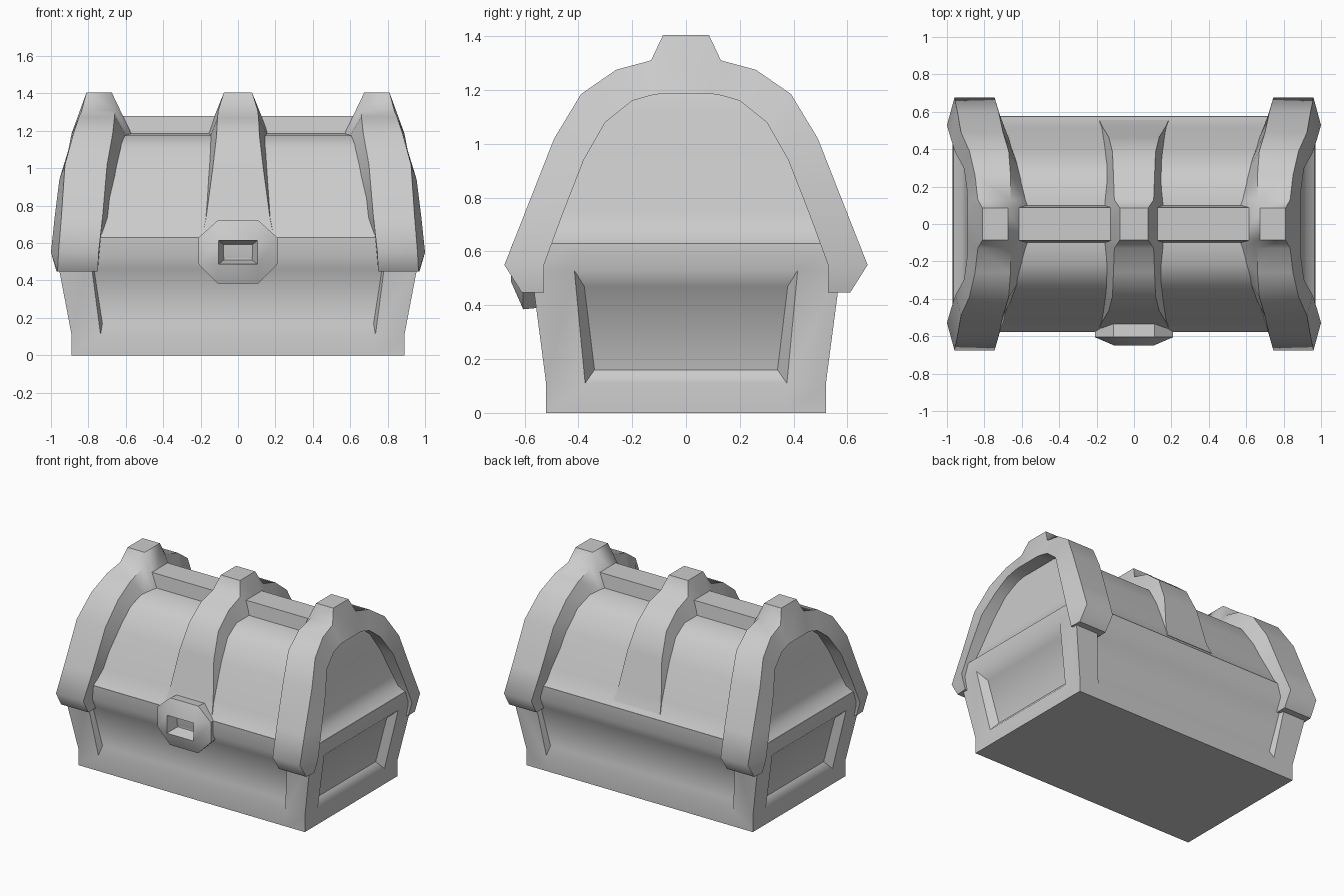
import bpy, bmesh, math

if "Cube" in bpy.data.objects:
    bpy.data.objects.remove(bpy.data.objects["Cube"])

GREY = (0.6, 0.6, 0.6, 1)
grey = bpy.data.materials.new("plain_grey")
grey.use_nodes = True
grey.diffuse_color = GREY
grey.node_tree.nodes["Principled BSDF"].inputs["Base Color"].default_value = GREY


def finish(name, bm, angle):
    """Weld, orient and shade a bmesh as a named object."""
    bmesh.ops.remove_doubles(bm, verts=bm.verts, dist=0.0005)
    bmesh.ops.recalc_face_normals(bm, faces=bm.faces)
    mesh = bpy.data.meshes.new(name)
    bm.to_mesh(mesh)
    bm.free()
    mesh.materials.append(grey)
    ob = bpy.data.objects.new(name, mesh)
    bpy.context.collection.objects.link(ob)
    bpy.ops.object.select_all(action='DESELECT')
    ob.select_set(True)
    bpy.context.view_layer.objects.active = ob
    bpy.ops.object.shade_smooth_by_angle(angle=math.radians(angle))


def face(bm, points):
    bm.faces.new([bm.verts.new(p) for p in points])


def loft(bm, rings):
    """Join closed rings of points with quads and cap both ends."""
    n = len(rings[0])
    for a, b in zip(rings, rings[1:]):
        for i in range(n):
            j = (i + 1) % n
            face(bm, (a[i], a[j], b[j], b[i]))
    face(bm, rings[0])
    face(bm, rings[-1])


def rect(x, y, z):
    return [(-x, -y, z), (x, -y, z), (x, y, z), (-x, y, z)]


def wall(bm, place, rows, panel):
    """Wall with a sunken panel in its middle cell.
    Rows are (half width, half opening, distance out, z), upwards."""
    grid = [[place(u, d, z) for u in (-w, -o, o, w)] for w, o, d, z in rows]
    for r, (a, b) in enumerate(zip(grid, grid[1:])):
        for c in range(3):
            cell = (a[c], a[c + 1], b[c + 1], b[c])
            if (r, c) != (1, 1):
                face(bm, cell)
                continue
            (lw, ld, lz), (hw, hd, hz) = panel
            sunk = [place(-lw, ld, lz), place(lw, ld, lz),
                    place(hw, hd, hz), place(-hw, hd, hz)]
            face(bm, sunk)
            for i in range(4):
                j = (i + 1) % 4
                face(bm, (cell[i], cell[j], sunk[j], sunk[i]))


# Chest base: plinth, flared walls with sunken panels, rim
bm = bmesh.new()
levels = ((0.89, 0.52, 0), (0.89, 0.52, 0.11),
          (0.97, 0.575, 0.53), (0.968, 0.577, 0.63))
long_open = (0.735, 0.735, 0.79, 0.79)
short_open = (0.375, 0.375, 0.415, 0.415)
for s in (-1, 1):
    wall(bm, lambda u, d, z: (u, s * d, z),
         [(x, o, y, z) for (x, y, z), o in zip(levels, long_open)],
         ((0.725, 0.487, 0.17), (0.77, 0.535, 0.46)))
    wall(bm, lambda u, d, z: (s * d, u, z),
         [(y, o, x, z) for (x, y, z), o in zip(levels, short_open)],
         ((0.34, 0.845, 0.16), (0.378, 0.905, 0.47)))
face(bm, rect(*levels[0]))
face(bm, rect(*levels[-1]))
finish("chest_base", bm, 52)

# Barrel lid with a raised ridge along the top
bm = bmesh.new()
loft(bm, [rect(*row) for row in (
    (0.965, 0.575, 0.63), (0.92, 0.55, 0.665), (0.90, 0.515, 0.74),
    (0.85, 0.41, 0.97), (0.82, 0.325, 1.11), (0.80, 0.22, 1.175),
    (0.79, 0.10, 1.185), (0.78, 0.088, 1.28))])
finish("lid", bm, 40)


def strap(name, outer, root, mirror=1):
    """Arched strap; rows are (y, z, inner x, outer x) from crown to foot."""
    rings = []
    for (y, z, a, b), (ry, rz, ra, rb) in zip(outer, root):
        rings.append([(mirror * a, y, z), (mirror * b, y, z),
                      (mirror * rb, ry, rz), (mirror * ra, ry, rz)])
    back = [[(x, -y, z) for x, y, z in ring] for ring in reversed(rings)]
    bm = bmesh.new()
    loft(bm, back + rings)
    finish(name, bm, 57)


# End straps, which overhang the base corners
end_outer = [(0.085, 1.405, 0.675, 0.81), (0.13, 1.31, 0.66, 0.835),
             (0.26, 1.275, 0.66, 0.85), (0.39, 1.185, 0.67, 0.88),
             (0.49, 1.02, 0.70, 0.925), (0.604, 0.73, 0.725, 0.945),
             (0.675, 0.55, 0.745, 0.96), (0.61, 0.447, 0.75, 0.965)]
end_root = [(0.10, 1.185, 0.57, 0.89), (0.13, 1.18, 0.58, 0.89),
            (0.20, 1.16, 0.59, 0.895), (0.30, 1.08, 0.61, 0.91),
            (0.38, 0.94, 0.64, 0.955), (0.458, 0.74, 0.68, 0.98),
            (0.528, 0.55, 0.74, 1.0), (0.528, 0.447, 0.75, 0.97)]
for s, side in ((1, "left"), (-1, "right")):
    strap(side + "_end_strap", end_outer, end_root, s)

# Middle strap, which runs flush into the lid at its feet
mid_outer = [(y, z, -w, w) for y, z, w in (
    (0.085, 1.405, 0.075), (0.13, 1.31, 0.105), (0.26, 1.27, 0.11),
    (0.385, 1.17, 0.115), (0.465, 1.0, 0.135), (0.522, 0.74, 0.17),
    (0.556, 0.662, 0.185))]
mid_root = [(y, z, -w, w) for y, z, w in (
    (0.08, 1.17, 0.17), (0.10, 1.16, 0.165), (0.20, 1.15, 0.155),
    (0.31, 1.09, 0.155), (0.39, 0.95, 0.165), (0.49, 0.72, 0.18),
    (0.50, 0.66, 0.19))]
strap("middle_strap", mid_outer, mid_root)


# Lock plate: bevelled octagon around a square keyhole recess
def octagon(y, x, top, low, cx, ctop, clow):
    return [(px, -y, z) for px, z in (
        (-cx, top), (cx, top), (x, ctop), (x, clow),
        (cx, low), (-cx, low), (-x, clow), (-x, ctop))]


def square(y, x, top, low):
    return octagon(y, x, top, low, x, top, low)


bm = bmesh.new()
loft(bm, [octagon(0.50, 0.20, 0.71, 0.395, 0.11, 0.63, 0.485),
          octagon(0.605, 0.21, 0.72, 0.385, 0.11, 0.63, 0.487),
          square(0.65, 0.105, 0.615, 0.487),
          square(0.57, 0.075, 0.59, 0.51)])
bmesh.ops.dissolve_degenerate(bm, edges=bm.edges, dist=0.0005)
finish("lock_plate", bm, 25)
